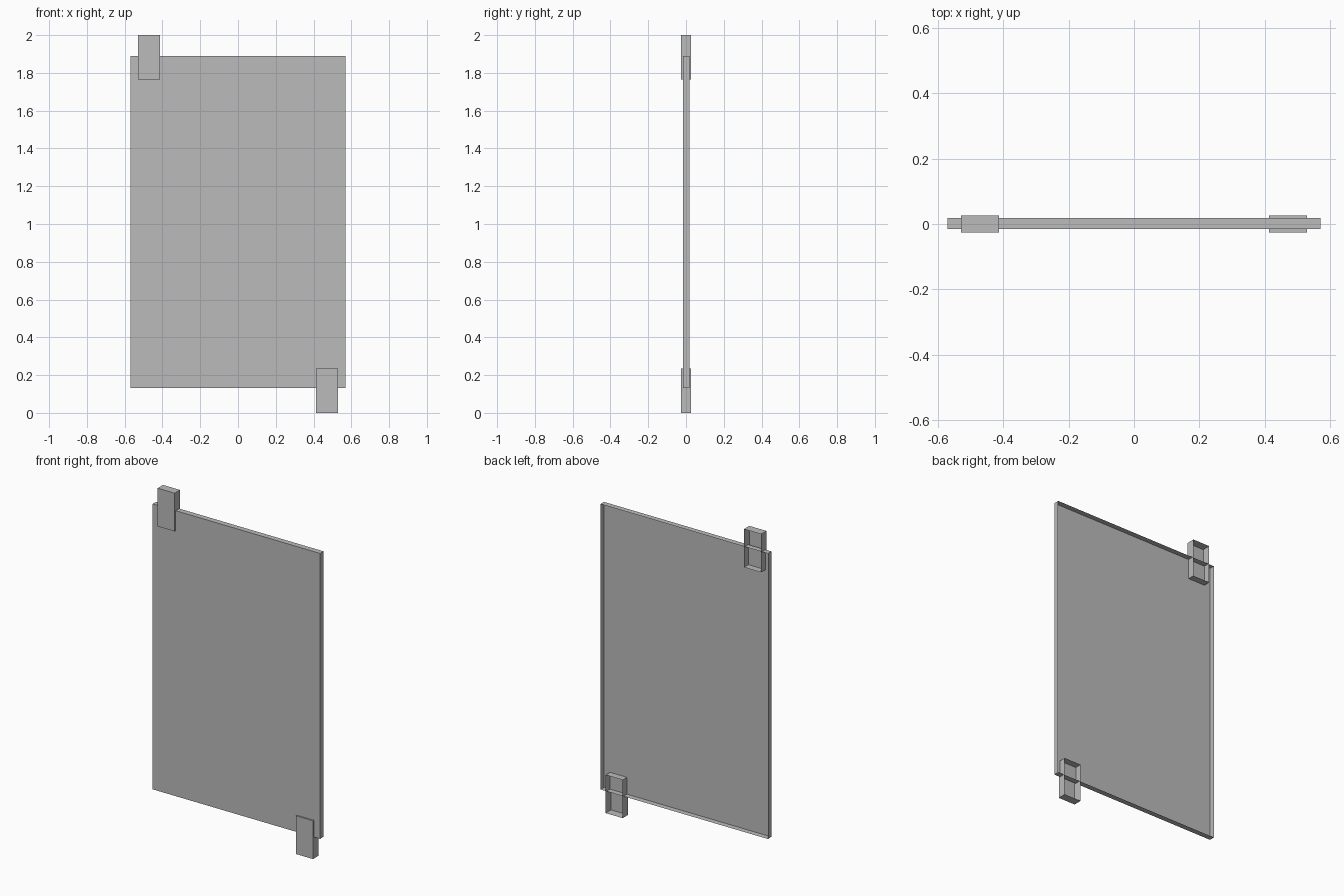
import bpy
import bmesh
from mathutils import Matrix

cube = bpy.data.objects.get("Cube")
if cube:
    bpy.data.objects.remove(cube, do_unlink=True)

# Single plain grey
grey = bpy.data.materials.new("plain_grey")
grey.use_nodes = True
color = (0.5, 0.5, 0.5, 1.0)
grey.diffuse_color = color
grey.node_tree.nodes["Principled BSDF"].inputs["Base Color"].default_value = color


def open_tray(name, center, size):
    """Thin-walled box: front face and four sides, open at the back."""
    bm = bmesh.new()
    bmesh.ops.create_cube(bm, size=1, matrix=Matrix.Translation(center)
                          @ Matrix.Diagonal((*size, 1)))
    bm.normal_update()
    back = [f for f in bm.faces if f.normal.y > 0.9]
    bmesh.ops.delete(bm, geom=back, context='FACES_ONLY')
    mesh = bpy.data.meshes.new(name)
    bm.to_mesh(mesh)
    bm.free()
    mesh.materials.append(grey)
    obj = bpy.data.objects.new(name, mesh)
    bpy.context.scene.collection.objects.link(obj)
    return obj


# Main sheet
open_tray("panel", (0, 0.001, 1.01), (1.14, 0.034, 1.757))

# Clips gripping opposite corners of the sheet
clip_size = (0.116, 0.052, 0.235)
half = clip_size[2] / 2
open_tray("upper_right_clip", (-0.471, 0, 2 - half), clip_size)
open_tray("lower_left_clip", (0.471, 0, half), clip_size)
